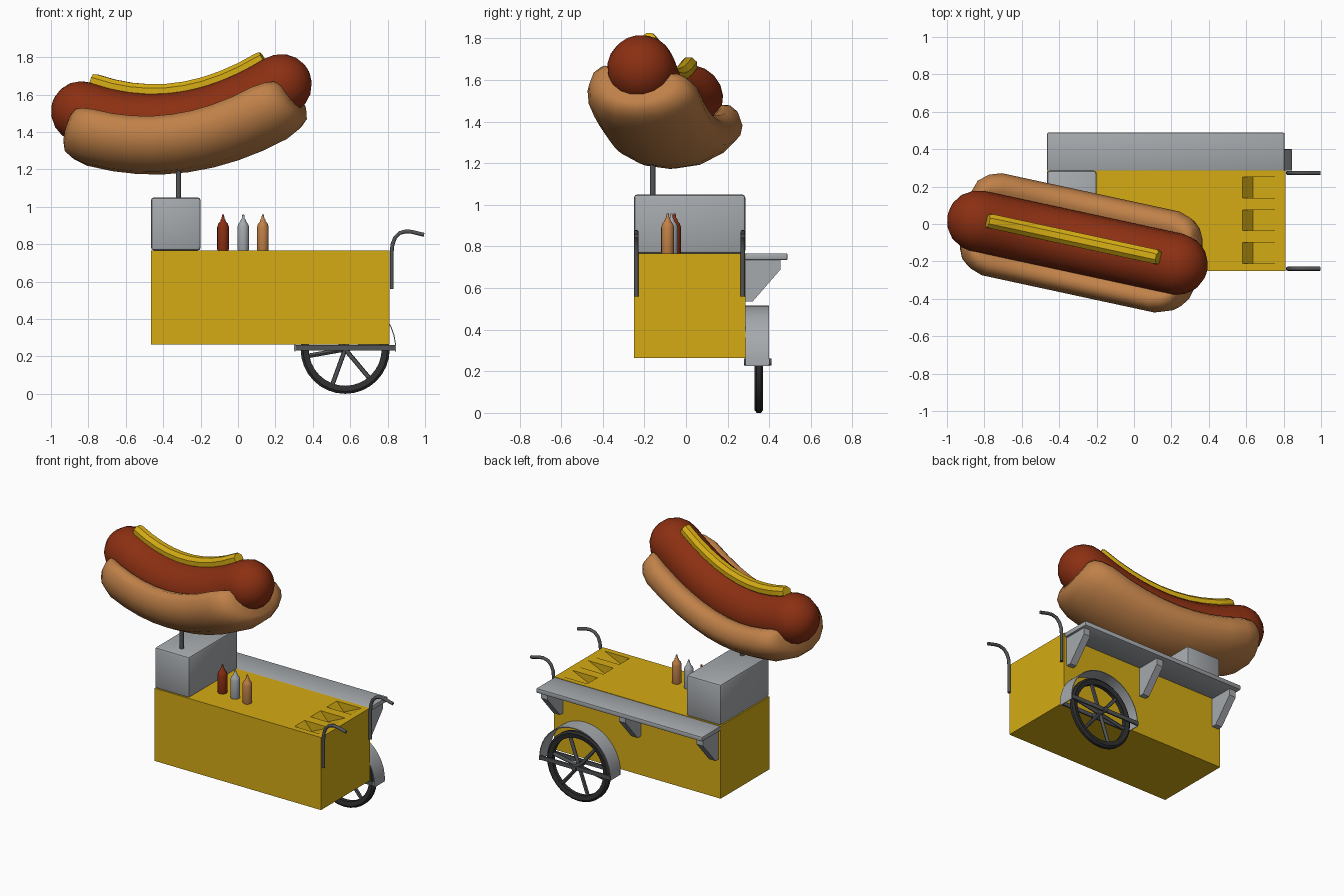
import bpy, bmesh, math
from mathutils import Vector, Matrix

if "Cube" in bpy.data.objects:
    bpy.data.objects.remove(bpy.data.objects["Cube"])


def material(name, rgb):
    m = bpy.data.materials.new(name)
    m.diffuse_color = (*rgb, 1)
    m.use_nodes = True
    m.node_tree.nodes["Principled BSDF"].inputs["Base Color"].default_value = m.diffuse_color
    return m


YELLOW = material("mustard yellow", (0.66, 0.41, 0.007))
RED = material("sausage red", (0.26, 0.029, 0.006))
BUN = material("bun tan", (0.53, 0.22, 0.066))
GREY = material("light grey", (0.38, 0.40, 0.42))
STEEL = material("dark steel", (0.085, 0.088, 0.094))
RUBBER = material("black rubber", (0.028, 0.028, 0.03))


def finish(name, bm, mat, angle=None):
    bmesh.ops.recalc_face_normals(bm, faces=bm.faces)
    me = bpy.data.meshes.new(name)
    bm.to_mesh(me)
    bm.free()
    ob = bpy.data.objects.new(name, me)
    bpy.context.collection.objects.link(ob)
    me.materials.append(mat)
    if angle:
        bpy.ops.object.select_all(action='DESELECT')
        ob.select_set(True)
        bpy.context.view_layer.objects.active = ob
        bpy.ops.object.shade_smooth_by_angle(angle=math.radians(angle))
    return ob


def box(name, lo, hi, mat, bevel=0):
    bm = bmesh.new()
    lo, hi = Vector(lo), Vector(hi)
    bmesh.ops.create_cube(bm, size=1, matrix=Matrix.Translation((lo + hi) / 2) @ Matrix.Diagonal((*(hi - lo), 1)))
    if bevel:
        bmesh.ops.bevel(bm, geom=bm.edges[:], offset=bevel, segments=2, profile=0.5, affect='EDGES')
    return finish(name, bm, mat, 40 if bevel else None)


def loft(name, rings, mat, angle=None, closed=False):
    """Skin a list of equal point rings, capping the ends or closing the loop."""
    bm = bmesh.new()
    vs = [[bm.verts.new(p) for p in ring] for ring in rings]
    n = len(vs[0])
    for a, b in zip(vs, vs[1:] + (vs[:1] if closed else [])):
        for i in range(n):
            bm.faces.new((a[i], a[(i + 1) % n], b[(i + 1) % n], b[i]))
    if not closed:
        bm.faces.new(vs[0])
        bm.faces.new(vs[-1])
    return finish(name, bm, mat, angle)


def tube(name, pts, r, mat, sides=10):
    """Round rod along a path."""
    pts = [Vector(p) for p in pts]
    rings = []
    for i, p in enumerate(pts):
        d = (pts[min(i + 1, len(pts) - 1)] - pts[max(i - 1, 0)]).normalized()
        side = Vector((0, 1, 0)) if abs(d.y) < 0.9 else Vector((1, 0, 0))
        up = d.cross(side).normalized()
        rings.append([p + r * (side * math.cos(a) + up * math.sin(a))
                      for a in (math.tau * k / sides for k in range(sides))])
    return loft(name, rings, mat, 45)


def lathe(name, profile, centre, mat, sides=16):
    """Upright turned shape from (radius, height) points."""
    c = Vector(centre)
    return loft(name, [[c + Vector((r * math.cos(a), r * math.sin(a), h))
                        for a in (math.tau * k / sides for k in range(sides))]
                       for r, h in profile], mat, 40)


# Cart body with three V-shaped wells in the top
body = box("cart_body", (-0.465, -0.25, 0.265), (0.81, 0.285, 0.767), YELLOW)
for y0 in (-0.21, -0.035, 0.14):
    wedge = [(0.58, 0.80), (0.58, 0.767), (0.635, 0.705), (0.77, 0.767), (0.77, 0.80)]
    cutter = loft("well_cutter", [[(x, y, z) for x, z in wedge] for y in (y0, y0 + 0.11)], YELLOW)
    cutter.hide_render = True
    mod = body.modifiers.new("well", 'BOOLEAN')
    mod.operation, mod.solver, mod.object = 'DIFFERENCE', 'EXACT', cutter
    bpy.context.view_layer.objects.active = body
    bpy.ops.object.modifier_apply(modifier=mod.name)
    bpy.data.objects.remove(cutter)

# Raised cabinet, sign pole and rear shelf
box("cabinet", (-0.465, -0.25, 0.767), (-0.2, 0.285, 1.05), GREY, 0.015)
tube("sign_pole", [(-0.318, -0.16, 1.04), (-0.318, -0.16, 1.26)], 0.014, STEEL)
box("rear_shelf", (-0.465, 0.285, 0.735), (0.805, 0.488, 0.767), GREY, 0.006)

# Shelf brackets
outline = [(0.285, 0.535), (0.32, 0.535), (0.455, 0.69), (0.455, 0.737), (0.285, 0.737)]
for i, x in enumerate((-0.425, 0.17, 0.765)):
    loft(f"shelf_bracket_{i + 1}", [[(x + s, y, z) for y, z in outline] for s in (-0.025, 0.025)], GREY)

# Sauce bottles
bottle = [(0.029, 0), (0.031, 0.006), (0.031, 0.125), (0.026, 0.142), (0.015, 0.155),
          (0.013, 0.165), (0.008, 0.17), (0.005, 0.192)]
for name, x, y, mat in (("red_bottle", -0.08, -0.055, RED), ("grey_bottle", 0.028, -0.07, GREY),
                        ("tan_bottle", 0.133, -0.088, BUN)):
    lathe(name, bottle, (x, y, 0.767), mat)

# Push handles
grip = [(0.822, 0.56), (0.822, 0.76), (0.826, 0.80), (0.84, 0.835), (0.865, 0.86),
        (0.90, 0.869), (0.93, 0.866), (0.995, 0.85)]
for side, y in (("front", -0.239), ("rear", 0.273)):
    tube(f"{side}_handle", [(x, y, z) for x, z in grip], 0.011, STEEL)

# Wheel: tyre, spokes and hub
CX, CZ, WY = 0.573, 0.238, 0.35


def wheel_pt(r, a, y):
    return Vector((CX + r * math.cos(a), y, CZ + r * math.sin(a)))


tyre = [(0.195, -0.014), (0.225, -0.02), (0.238, -0.01), (0.238, 0.01), (0.225, 0.02), (0.195, 0.014)]
loft("tyre", [[wheel_pt(r, math.tau * k / 32, WY + h) for r, h in tyre] for k in range(32)],
     RUBBER, 40, closed=True)
for k in range(6):
    a = math.radians(-110 + 60 * k)
    tube(f"spoke_{k + 1}", [wheel_pt(0.0, a, WY), wheel_pt(0.2, a, WY)], 0.012, STEEL, 8)
tube("axle", [(CX, 0.28, CZ + 0.006), (CX, 0.412, CZ + 0.006)], 0.017, STEEL, 12)

# Mudguard: thin half ring, with a stay along each edge
arc = [math.radians(-4 + 188 * k / 20) for k in range(21)]
loft("mudguard", [[wheel_pt(r, a, y) + Vector((0, 0, 0.007)) for r, y in
                   ((0.267, 0.285), (0.272, 0.285), (0.272, 0.398), (0.267, 0.398))] for a in arc], GREY, 40)
for i, y in enumerate((0.287, 0.392)):
    box(f"mudguard_stay_{i + 1}", (0.30, y, 0.232), (0.842, y + 0.01, 0.26), STEEL)

# Giant hot dog, swept along a shallow parabola
SIDE = Vector((0.211, 0.977, 0)).normalized()


def sweep(name, stations, section, mat, angle, pivot=0):
    """stations: (x on path, offset along tangent, section scale)."""
    rings = []
    for x, off, s in stations:
        p = Vector((x, 0.015 - 0.216 * (x + 0.835), 1.44 + 0.46 * (x + 0.45) ** 2))
        d = Vector((1, -0.216, 0.92 * (x + 0.45))).normalized()
        up = d.cross(SIDE).normalized()
        rings.append([p + d * off + SIDE * u * s + up * (pivot + (w - pivot) * s) for u, w in section])
    return loft(name, rings, mat, angle)


def span(a, b, n):
    return [(a + (b - a) * k / n, 0, 1) for k in range(n + 1)]


# Sausage with round ends
R = 0.165
circle = [(R * math.cos(math.tau * k / 18), R * math.sin(math.tau * k / 18)) for k in range(18)]
cap = [(R * math.sin(t), math.cos(t)) for t in (math.radians(a) for a in (20, 40, 60, 77, 88))]
sweep("sausage", [(-0.835, -o, s) for o, s in reversed(cap)] + span(-0.835, 0.23, 10)
      + [(0.23, o, s) for o, s in cap], circle, RED, 60)

# Bun: a trough, front lip a little higher than the back one
trough = [(-0.13, -0.02), (-0.18, 0.035), (-0.225, 0.045), (-0.262, 0.01), (-0.278, -0.06), (-0.265, -0.13),
          (-0.21, -0.205), (-0.12, -0.252), (0, -0.268), (0.12, -0.25), (0.21, -0.205), (0.265, -0.15),
          (0.278, -0.10), (0.262, -0.045), (0.225, -0.012), (0.18, -0.015), (0.13, -0.04), (0, -0.1)]
sweep("bun", [(-0.835, -0.02, 0.62), (-0.835, 0.0, 0.8), (-0.80, 0, 0.92)] + span(-0.74, 0.14, 8)
      + [(0.20, 0, 0.92), (0.235, 0, 0.8), (0.235, 0.02, 0.62)], trough, BUN, 75, -0.1)

# Mustard stripe
stripe = [(0.015 + 0.042 * math.cos(math.tau * k / 8 + 0.39), 0.178 + 0.04 * math.sin(math.tau * k / 8 + 0.39))
          for k in range(8)]
sweep("mustard", [(-0.835, -0.008, 0.85)] + span(-0.825, 0.205, 9) + [(0.215, 0.005, 0.85)],
      stripe, YELLOW, 40, 0.178)
